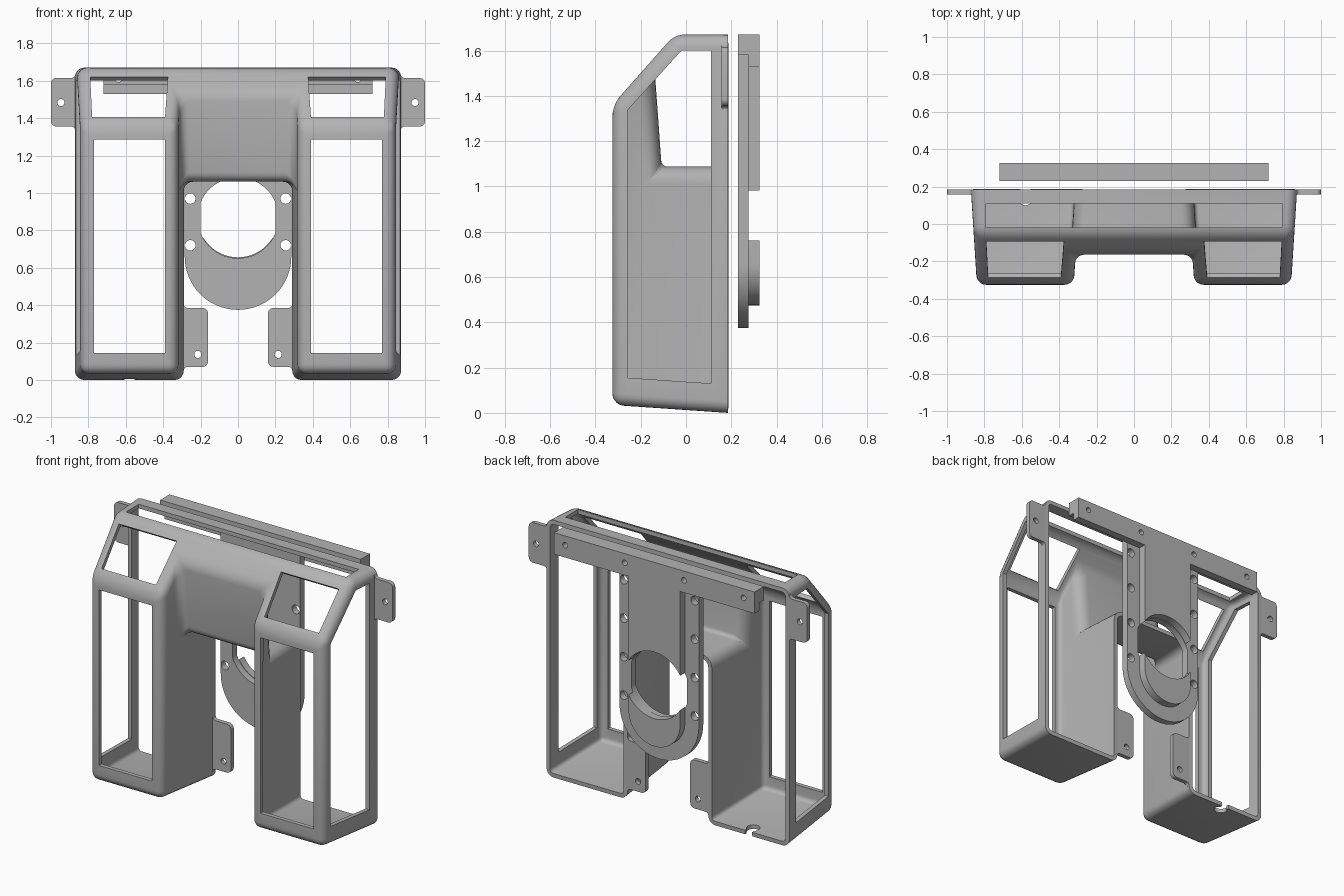
import bpy, bmesh, math
from mathutils import Vector

cube = bpy.data.objects.get("Cube")
if cube:
    bpy.data.objects.remove(cube, do_unlink=True)

grey = bpy.data.materials.new("plain_grey")
grey.use_nodes = True
grey.diffuse_color = (0.45, 0.45, 0.45, 1)
grey.node_tree.nodes["Principled BSDF"].inputs["Base Color"].default_value = (0.45, 0.45, 0.45, 1)

BACK, FRONT = 0.185, -0.325      # depth range of the housing
WALL = 0.027


def arc(cx, cy, r, a0, a1, n=10):
    angles = [math.radians(a0 + (a1 - a0) * i / n) for i in range(n + 1)]
    return [(cx + r * math.cos(a), cy + r * math.sin(a)) for a in angles]


def circle(cx, cy, r, n=32):
    return arc(cx, cy, r, 0, 360, n)[:-1]


def rect(a0, a1, b0, b1):
    return [(a0, b0), (a1, b0), (a1, b1), (a0, b1)]


def loft(name, ring_a, ring_b):
    """Closed solid between two matching rings of points."""
    bm = bmesh.new()
    a = [bm.verts.new(p) for p in ring_a]
    b = [bm.verts.new(p) for p in ring_b]
    bm.faces.new(a)
    bm.faces.new(b)
    for i in range(len(a)):
        j = (i + 1) % len(a)
        bm.faces.new((a[i], a[j], b[j], b[i]))
    bmesh.ops.recalc_face_normals(bm, faces=bm.faces)
    mesh = bpy.data.meshes.new(name)
    bm.to_mesh(mesh)
    bm.free()
    obj = bpy.data.objects.new(name, mesh)
    bpy.context.collection.objects.link(obj)
    mesh.materials.append(grey)
    return obj


def prism(name, pts, axis, lo, hi):
    """Extrude a 2D outline along x, y or z."""
    k = "xyz".index(axis)
    ring = lambda d: [Vector(p[:k] + (d,) + p[k:]) for p in pts]
    return loft(name, ring(lo), ring(hi))


def bake(obj):
    dg = bpy.context.evaluated_depsgraph_get()
    mesh = bpy.data.meshes.new_from_object(obj.evaluated_get(dg))
    obj.modifiers.clear()
    obj.data = mesh


def cut(obj, cutters):
    for c in cutters:
        c.hide_render = True
        mod = obj.modifiers.new("cut", "BOOLEAN")
        mod.operation, mod.solver, mod.object = "DIFFERENCE", "EXACT", c
    bake(obj)
    for c in cutters:
        bpy.data.objects.remove(c, do_unlink=True)


def smooth(obj):
    bpy.ops.object.select_all(action="DESELECT")
    obj.select_set(True)
    bpy.context.view_layer.objects.active = obj
    bpy.ops.object.shade_smooth_by_angle(angle=math.radians(30))


def taper(obj, back_x, front_x):
    """Draft the sides linearly from back to front."""
    for v in obj.data.vertices:
        t = (BACK - v.co.y) / (BACK - FRONT)
        v.co.x = math.copysign(back_x + (front_x - back_x) * t, v.co.x)


# Housing: drafted block with a slot that leaves two legs and a bridge
housing = prism("housing", [(BACK, 0), (FRONT, 0.035), (FRONT, 1.36),
                            (-0.05, 1.67), (BACK, 1.67)], "x", -1, 1)
taper(housing, 0.872, 0.84)
slot = prism("slot", [(0.5, -0.2), (0.5, 1.06), (-0.133, 1.06), (-0.168, 1.55),
                      (-0.168, 2), (-0.6, 2), (-0.6, -0.2)], "x", -1, 1)
taper(slot, 0.29, 0.322)
cut(housing, [slot])

# Open the back, round the edges, give it wall thickness
bm = bmesh.new()
bm.from_mesh(housing.data)
bmesh.ops.dissolve_limit(bm, angle_limit=0.01, verts=bm.verts, edges=bm.edges)
backs = [f for f in bm.faces if all(abs(v.co.y - BACK) < 1e-4 for v in f.verts)]
bmesh.ops.delete(bm, geom=backs, context="FACES")
edges = [e for e in bm.edges if not e.is_boundary and e.calc_face_angle(0) > 0.2]
bmesh.ops.bevel(bm, geom=edges, offset=0.05, segments=5, profile=0.5,
                affect="EDGES", clamp_overlap=True)
bmesh.ops.recalc_face_normals(bm, faces=bm.faces)
top = max(bm.faces, key=lambda f: f.calc_center_median().z)
if top.normal.z < 0:
    bmesh.ops.reverse_faces(bm, faces=bm.faces)
bm.to_mesh(housing.data)
bm.free()
solid = housing.modifiers.new("wall", "SOLIDIFY")
solid.thickness, solid.offset, solid.use_even_offset = WALL, -1, True
bake(housing)

# Window openings and the cable notch
cutters = [prism("top_window", rect(-0.79, 0.79, -0.02, 0.11), "z", 1.6, 1.8)]
n = Vector((0, -0.748, 0.664))
for s in (-1, 1):
    cutters.append(prism("front_window", rect(s * 0.39, s * 0.77, 0.145, 1.285), "y", -0.6, -0.22))
    cutters.append(prism("side_window", [(-0.255, 0.155), (0.11, 0.13), (0.11, 1.6),
                                         (-0.02, 1.6), (-0.255, 1.34)], "x", s * 0.77, s * 1.1))
    quad = [Vector((s * x, y, z)) for x, y, z in
            ((0.39, -0.285, 1.405), (0.78, -0.285, 1.405), (0.79, -0.094, 1.62), (0.375, -0.094, 1.62))]
    cutters.append(loft("slope_window", [p - n * 0.06 for p in quad], [p + n * 0.1 for p in quad]))
notch = arc(-0.58, 0.14, 0.04, 50, -230, 20)
notch = [(notch[0][0], 0.3)] + notch + [(notch[-1][0], 0.3)]
cutters.append(prism("notch", notch, "z", -0.1, 0.07))
cut(housing, cutters)
smooth(housing)


# Mounting tabs with rounded corners and a screw hole
def tab(name, s, x_in, x_out, z0, z1, hole):
    d = 1 if x_out > x_in else -1
    w, r, f = abs(x_out - x_in), 0.03, 0.02
    pts = ([(-0.012, z0 - f)] + arc(f, z0 - f, f, 180, 90, 5) + arc(w - r, z0 + r, r, -90, 0, 6)
           + arc(w - r, z1 - r, r, 0, 90, 6) + arc(f, z1 + f, f, 270, 180, 5) + [(-0.012, z1 + f)])
    obj = prism(name, [(s * (x_in + d * u), z) for u, z in pts], "y", 0.157, BACK)
    cut(obj, [prism("hole", circle(s * hole[0], hole[1], 0.019, 20), "y", 0, 0.3)])
    smooth(obj)


for s, side in ((1, "left"), (-1, "right")):
    tab(side + "_upper_tab", s, 0.87, 1.0, 1.355, 1.615, (0.947, 1.483))
    tab(side + "_lower_tab", s, 0.29, 0.16, 0.07, 0.385, (0.215, 0.137))

# Rear plate: round-ended sheet with screw holes and a flat-sided opening
Y0, Y1, Y2 = 0.23, 0.275, 0.325
plate = prism("rear_plate", [(0.285, 1.58), (-0.285, 1.58)] + arc(0, 0.66, 0.285, 180, 360, 32), "y", Y0, Y1)
opening = [(max(-0.2, min(0.2, x)), z) for x, z in circle(0, 0.867, 0.216, 64)]
holes = [prism("opening", opening, "y", 0, 0.5)]
for s in (-1, 1):
    for i in range(4):
        holes.append(prism("hole", circle(s * 0.255, 0.72 + 0.25 * i, 0.028, 24), "y", 0, 0.5))
cut(plate, holes)
smooth(plate)

# Raised pad behind the plate, split by the opening
pad = prism("rear_pad", [(0.185, 1.53), (-0.185, 1.53)] + arc(0, 0.66, 0.185, 180, 360, 32), "y", Y1, Y2)
cut(pad, [prism("opening", circle(0, 0.872, 0.216, 64), "y", 0, 0.5)])
smooth(pad)

# Stepped cross bar along the top
bar = prism("cross_bar", [(Y0, 1.67), (Y0, 1.58), (Y1, 1.58), (Y1, 1.53), (Y2, 1.53), (Y2, 1.67)],
            "x", -0.72, 0.72)
cut(bar, [prism("hole", circle(x, 1.61, 0.018, 20), "y", 0.2, 0.4) for x in (-0.64, -0.213, 0.213, 0.64)])
smooth(bar)
